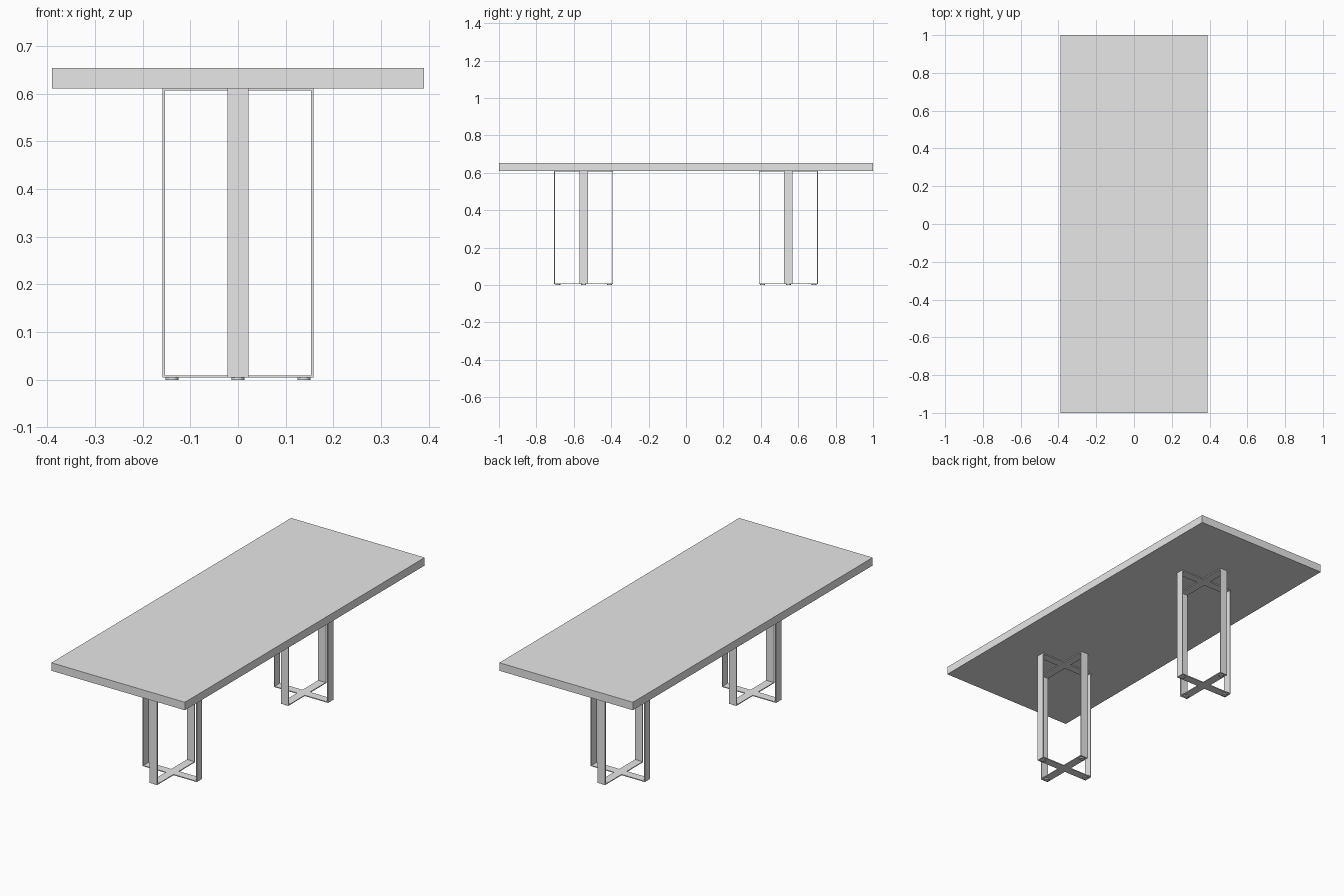
import bpy
import bmesh
from math import cos, sin, pi
from mathutils import Matrix, Vector

cube = bpy.data.objects.get("Cube")
if cube:
    bpy.data.objects.remove(cube, do_unlink=True)

# One plain grey finish
grey = bpy.data.materials.new("light_grey")
grey.use_nodes = True
grey.diffuse_color = (0.8, 0.8, 0.8, 1)
grey.node_tree.nodes["Principled BSDF"].inputs["Base Color"].default_value = (0.8, 0.8, 0.8, 1)

HALF = 0.158        # reach of a base arm
STRIP = 0.022       # half width of the flat bar
THICK = 0.0045      # thickness of the flat bar
BOTTOM, TOP = 0.005, 0.611
BASE_Y = 0.547


def finish(name, bm, location=(0, 0, 0)):
    bmesh.ops.recalc_face_normals(bm, faces=bm.faces)
    mesh = bpy.data.meshes.new(name)
    bm.to_mesh(mesh)
    bm.free()
    mesh.materials.append(grey)
    obj = bpy.data.objects.new(name, mesh)
    obj.location = location
    bpy.context.collection.objects.link(obj)
    return obj


def box(name, size, location):
    bm = bmesh.new()
    bmesh.ops.create_cube(bm, size=1, matrix=Matrix.Diagonal((*size, 1)))
    return finish(name, bm, location)


def cross_plate(name, y, z):
    """Plus-shaped flat plate fitting between the four uprights."""
    bm = bmesh.new()
    reach = HALF - THICK
    corners = [(reach, -STRIP), (reach, STRIP), (STRIP, STRIP)]
    points = [Matrix.Rotation(k * pi / 2, 3, 'Z') @ Vector((a, b, 0))
              for k in range(4) for a, b in corners]
    face = bm.faces.new([bm.verts.new(p) for p in points])
    extruded = bmesh.ops.extrude_face_region(bm, geom=[face])["geom"]
    verts = [g for g in extruded if isinstance(g, bmesh.types.BMVert)]
    bmesh.ops.translate(bm, verts=verts, vec=(0, 0, THICK))
    return finish(name, bm, (0, y, z))


# Tabletop slab
box("tabletop", (0.78, 2, 0.042), (0, 0, 0.632))

# Two pedestal bases of crossed flat-bar frames
for side, y in (("front", -BASE_Y), ("back", BASE_Y)):
    cross_plate(f"{side}_lower_cross", y, BOTTOM)
    cross_plate(f"{side}_upper_cross", y, TOP - THICK)
    for k in range(4):
        dx, dy = round(cos(k * pi / 2)), round(sin(k * pi / 2))
        # Upright flat bar
        r = HALF - THICK / 2
        size = (THICK if dx else 2 * STRIP, THICK if dy else 2 * STRIP, TOP - BOTTOM)
        box(f"{side}_upright_{k + 1}", size, (dx * r, y + dy * r, (TOP + BOTTOM) / 2))
        # Round glide foot
        bm = bmesh.new()
        bmesh.ops.create_cone(bm, cap_ends=True, segments=24, radius1=0.0135,
                              radius2=0.0135, depth=BOTTOM)
        finish(f"{side}_foot_{k + 1}", bm, (dx * 0.138, y + dy * 0.138, BOTTOM / 2))
